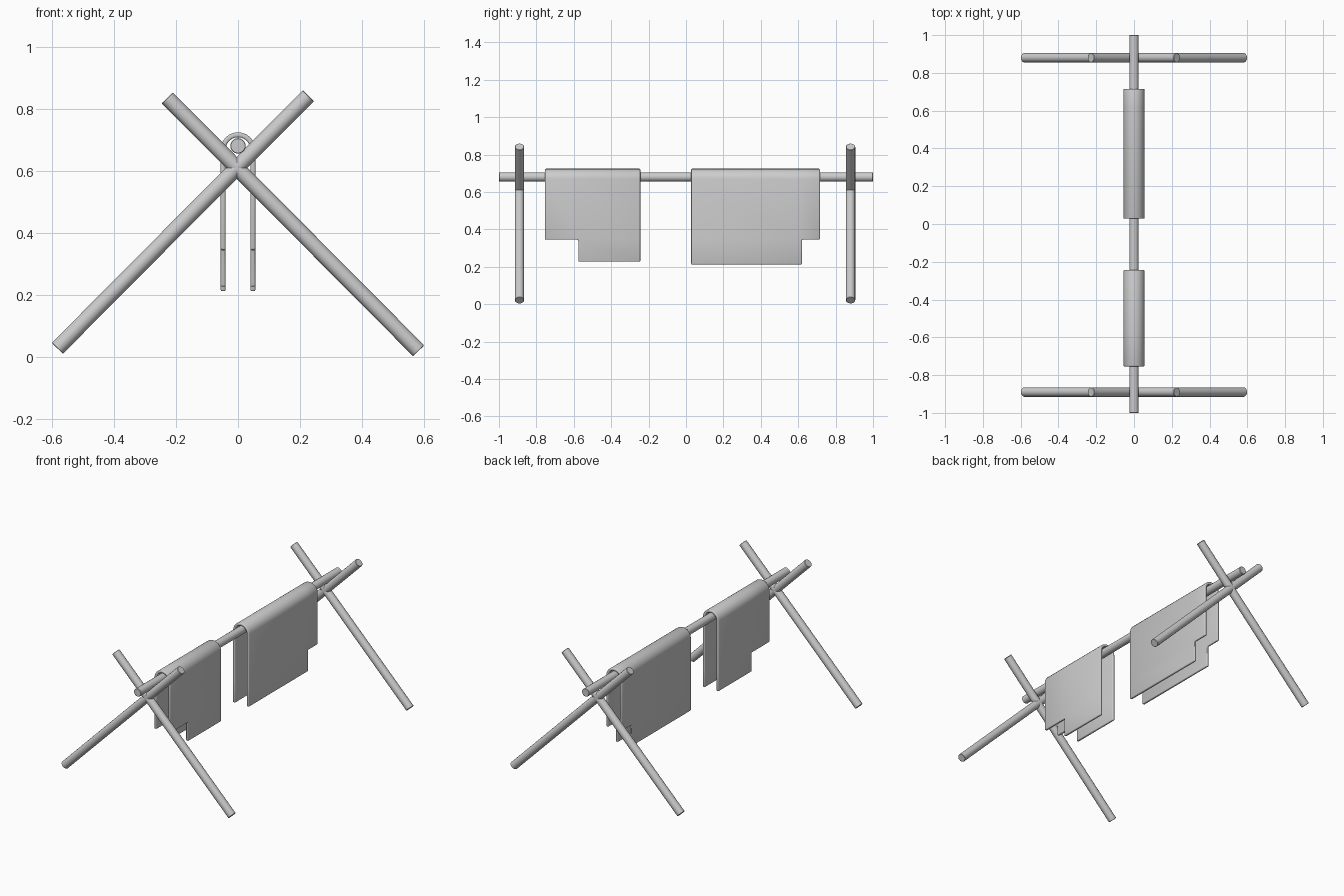
import bpy, bmesh, math
from mathutils import Vector

if "Cube" in bpy.data.objects:
    bpy.data.objects.remove(bpy.data.objects["Cube"])


def finish(obj, bevel, segments=2):
    mod = obj.modifiers.new("edge_bevel", 'BEVEL')
    mod.width, mod.segments = bevel, segments
    mod.limit_method = 'ANGLE'
    mod.angle_limit = math.radians(40)
    bpy.ops.object.select_all(action='DESELECT')
    bpy.context.view_layer.objects.active = obj
    obj.select_set(True)
    bpy.ops.object.shade_smooth_by_angle(angle=math.radians(35))


def pole(name, a, b, radius=0.025):
    a, b = Vector(a), Vector(b)
    bpy.ops.mesh.primitive_cylinder_add(vertices=16, radius=radius,
                                        depth=(b - a).length, location=(a + b) / 2)
    obj = bpy.context.object
    obj.name = name
    obj.rotation_mode = 'QUATERNION'
    obj.rotation_quaternion = (b - a).to_track_quat('Z', 'Y')
    finish(obj, 0.002, 1)


def cloth(name, y_ends, y_step, z_low, z_step, notch_col):
    """Folded sheet over the rail, with one lower corner cut away on both flaps."""
    r, zc, steps = 0.048, 0.668, 12
    profile = [(-r, z_low), (-r, z_step)]
    for i in range(steps + 1):
        a = math.pi * (1 - i / steps)
        profile.append((r * math.cos(a), zc + r * math.sin(a)))
    profile += [(r, z_step), (r, z_low)]
    ys = [y_ends[0], y_step, y_ends[1]]
    bm = bmesh.new()
    grid = [[bm.verts.new((x, y, z)) for y in ys] for x, z in profile]
    last = len(profile) - 2
    for i in range(last + 1):
        for j in range(2):
            if i in (0, last) and j == notch_col:
                continue
            bm.faces.new((grid[i][j], grid[i + 1][j], grid[i + 1][j + 1], grid[i][j + 1]))
    bmesh.ops.delete(bm, geom=[v for v in bm.verts if not v.link_faces], context='VERTS')
    bmesh.ops.recalc_face_normals(bm, faces=bm.faces)
    mesh = bpy.data.meshes.new(name)
    bm.to_mesh(mesh)
    bm.free()
    obj = bpy.data.objects.new(name, mesh)
    bpy.context.collection.objects.link(obj)
    solid = obj.modifiers.new("thickness", 'SOLIDIFY')
    solid.thickness, solid.offset = 0.016, 0
    finish(obj, 0.005)


# Crossed legs at each end
for end, y in (("front", -0.89), ("back", 0.88)):
    pole(end + "_leg_left", (-0.582, y, 0.028), (0.227, y, 0.842))
    pole(end + "_leg_right", (0.582, y, 0.02), (-0.228, y, 0.835))

# Rail resting in the crotches of the legs
pole("rail", (0, -1, 0.68), (0, 1, 0.68))

# Hanging sheets
cloth("small_cloth", (-0.754, -0.244), -0.576, 0.227, 0.345, 0)
cloth("large_cloth", (0.028, 0.716), 0.62, 0.212, 0.345, 1)
